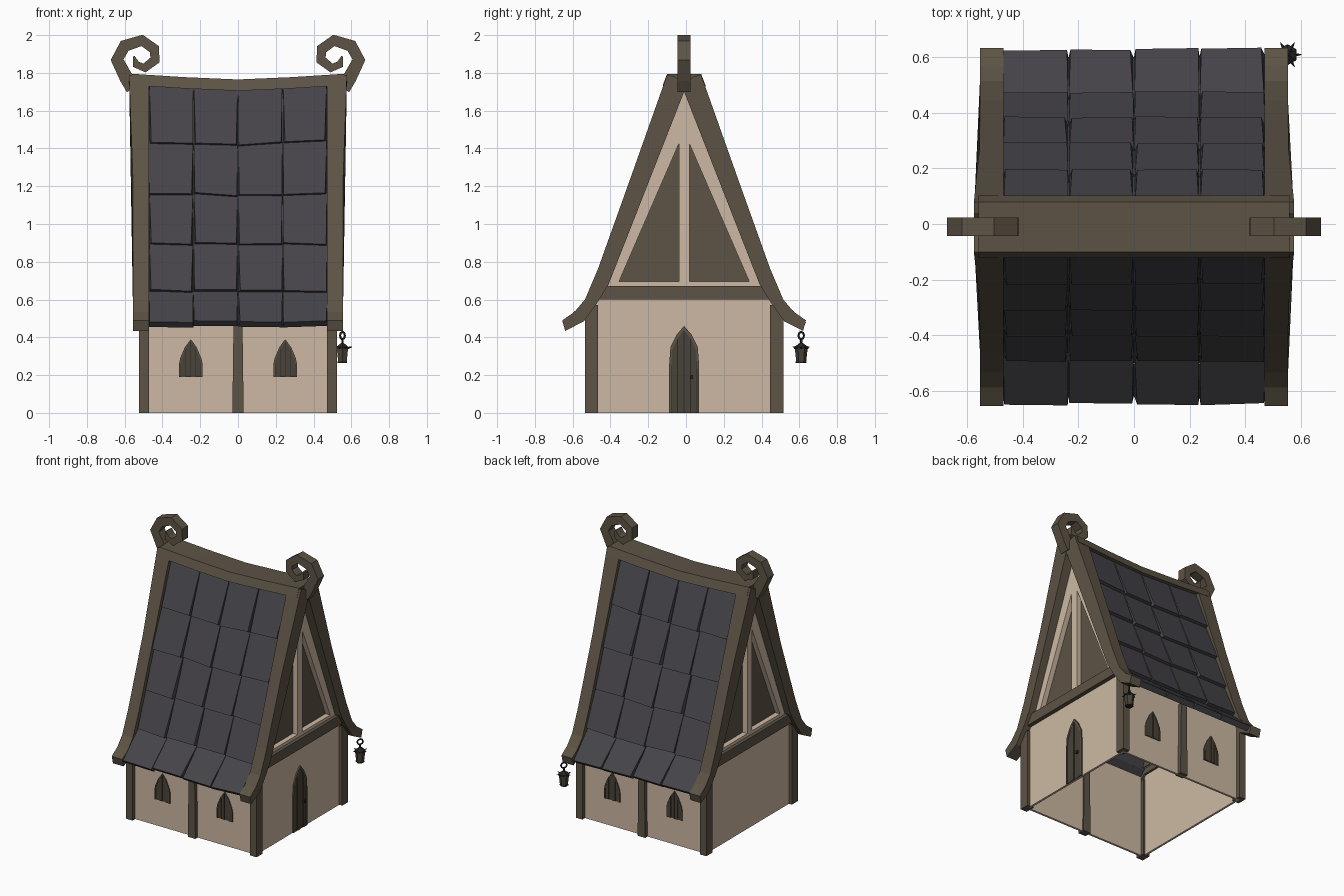
import bpy, bmesh, math, random
from mathutils import Matrix, Vector

if "Cube" in bpy.data.objects:
    bpy.data.objects.remove(bpy.data.objects["Cube"])
random.seed(4)
C = -0.01            # y of the ridge line


def material(name, rgb):
    m = bpy.data.materials.new(name)
    m.diffuse_color = (*rgb, 1)
    m.use_nodes = True
    m.node_tree.nodes["Principled BSDF"].inputs["Base Color"].default_value = m.diffuse_color
    return m


PLASTER = material("cream plaster", (0.61, 0.485, 0.366))
WOOD = material("timber", (0.109, 0.087, 0.06))
PLANK = material("dark plank", (0.068, 0.056, 0.04))
SLATE = material("slate", (0.060, 0.057, 0.066))
METAL = material("dark metal", (0.022, 0.021, 0.022))


def make(name, verts, faces, mat):
    me = bpy.data.meshes.new(name)
    me.from_pydata(verts, [], faces)
    bm = bmesh.new()
    bm.from_mesh(me)
    bmesh.ops.recalc_face_normals(bm, faces=bm.faces)
    bm.to_mesh(me)
    bm.free()
    me.materials.append(mat)
    ob = bpy.data.objects.new(name, me)
    bpy.context.collection.objects.link(ob)
    return ob


def prism(name, pts, axis, a, b, mat):
    """Extrude a 2D outline (side, z) along x or y from a to b."""
    n = len(pts)
    v = [(t, p, q) if axis == "x" else (p, t, q) for t in (a, b) for p, q in pts]
    f = [list(range(n)), list(range(n, 2 * n))]
    f += [(i, (i + 1) % n, n + (i + 1) % n, n + i) for i in range(n)]
    return make(name, v, f, mat)


def box(name, x0, x1, y0, y1, z0, z1, mat):
    return prism(name, [(x0, z0), (x1, z0), (x1, z1), (x0, z1)], "y", y0, y1, mat)


def tube(name, stations, mat):
    """Four-sided beam through lists of four corners."""
    n = len(stations)
    f = [(4*i + k, 4*i + (k+1) % 4, 4*i + 4 + (k+1) % 4, 4*i + 4 + k)
         for i in range(n - 1) for k in range(4)]
    f += [(0, 1, 2, 3), tuple(range(4*n - 4, 4*n))]
    return make(name, [p for s in stations for p in s], f, mat)


def strips(name, outer, inner, axis, a, b, mat, closed=True):
    """Frame made of bars between two matching outlines."""
    n = len(outer)
    for i in range(n if closed else n - 1):
        j = (i + 1) % n
        prism(name, [outer[i], outer[j], inner[j], inner[i]], axis, a, b, mat)


def arched_planks(name, axis, centre, face, sign, w, z0, shoulder, apex):
    """Pointed opening closed with four planks inside a thin frame."""
    half = [(w, z0), (w, z0 + (shoulder - z0) * 0.7), (w * 0.9, shoulder),
            (w * 0.5, shoulder + (apex - shoulder) * 0.58), (0, apex)]
    out = half + [(-x, z) for x, z in half[-2::-1]]
    rim = [(centre + x * 1.0, z) for x, z in out]
    inn = [(centre + x * 0.87, z0 + (z - z0) * 0.95) for x, z in out]
    strips(name + "_frame", rim, inn, axis, face, face + sign * 0.009, WOOD, False)
    prism(name + "_backing", inn, axis, face, face + sign * 0.002, METAL)

    def top(x):
        x = abs(x)
        for (xa, za), (xb, zb) in zip(half[1:], half[2:]):
            if xb <= x <= xa:
                return za + (zb - za) * (xa - x) / max(xa - xb, 1e-6)
        return apex
    for i in range(4):
        x0, x1 = [w * 0.86 * (i / 2 - 1 + d) for d in (0.03, 0.47)]
        pts = [(x0, z0), (x1, z0)] + [(x, top(x) - 0.012) for x in (x1, (x0 + x1) / 2, x0)]
        prism(name + "_plank", [(centre + x, z) for x, z in pts], axis,
              face, face + sign * (0.005 + 0.003 * (i % 2)), PLANK)


# Walls: open shell without a floor
for s in (-1, 1):
    y = C + s * 0.495
    box("side_wall", -0.5, 0.5, y, y - s * 0.015, 0, 0.6, PLASTER)
    box("end_wall", s * 0.5, s * 0.485, C - 0.49, C + 0.49, 0, 0.62, PLASTER)

# Corner posts, centre posts and windows
for s in (-1, 1):
    for e in (-1, 1):
        box("corner_post", e * 0.472, e * 0.524, C + s * 0.456, C + s * 0.525, 0, 0.57, WOOD)
        arched_planks("window", "y", e * 0.25, C + s * 0.495, s, 0.062, 0.19, 0.29, 0.39)
    ya, yb = C + s * 0.47, C + s * 0.522
    prism("centre_post", [(-0.03, 0), (0.03, 0), (0.023, 0.53), (-0.023, 0.53)],
          "y", ya, yb, WOOD)

# Door with knob
arched_planks("door", "x", C, 0.5, 1, 0.08, 0.0, 0.35, 0.46)
box("door_knob", 0.505, 0.52, C + 0.03, C + 0.046, 0.18, 0.2, METAL)

# Gables: crossbeam, plaster frame with two sunken triangles, bargeboards
BARGE = [(0, 1.74), (0.05, 1.78), (0.09, 1.79), (0.285, 1.24), (0.455, 0.765), (0.525, 0.60),
         (0.58, 0.535), (0.645, 0.49), (0.63, 0.434), (0.53, 0.485), (0.455, 0.59),
         (0.40, 0.68), (0, 1.70)]
for e in (-1, 1):
    box("gable_crossbeam", e * 0.47, e * 0.53, C - 0.46, C + 0.46, 0.6, 0.672, WOOD)
    for s in (-1, 1):
        outer = [(C, 0.64), (C + s * 0.45, 0.64), (C, 1.76)]
        inner = [(C + s * 0.028, 0.695), (C + s * 0.345, 0.695), (C + s * 0.028, 1.425)]
        strips("gable_frame", outer, inner, "x", e * 0.46, e * 0.505, PLASTER)
        prism("gable_panel", outer, "x", e * 0.455, e * 0.468, WOOD)
        board = prism("bargeboard", [(C + s * u, z) for u, z in BARGE],
                      "x", e * 0.47, e * 0.555, WOOD)
        for v in board.data.vertices:      # boards lean outwards at the top
            if abs(v.co.x) > 0.5 and v.co.z > 1.2:
                v.co.x += e * 0.022 * (v.co.z - 1.2) / 0.59

# Slate roof: five rows of four tiles on each side
ROWS = [(0.64, 0.483), (0.485, 0.65), (0.395, 0.9), (0.302, 1.165), (0.207, 1.44), (0.10, 1.745)]


def sag(x, z):
    return z - 0.02 * (1 - min(1, abs(x) / 0.5)) * max(0, z - 0.5) / 1.3


for s in (-1, 1):
    for r in range(5):
        (u0, z0), (u1, z1) = ROWS[r], ROWS[r + 1]
        d = Vector((u1 - u0, z1 - z0)).normalized()
        n = Vector((d.y, -d.x))            # outward normal in (u, z)
        for c in range(4):
            xa, xb = -0.472 + 0.236 * c, -0.236 + 0.236 * c
            ga, gb = random.uniform(0.002, 0.014), random.uniform(0.002, 0.014)
            st = []
            for x, g, low in ((xa, ga, 0), (xb, -gb, 0)):
                k = random.uniform(-0.008, 0.008)
                P, Q = Vector((u0, z0)) + d * k, Vector((u1, z1)) + d * 0.01
                ring = [(P, g), (Q - n * 0.022, g * 0.2), (Q - n * 0.042, 0), (P - n * 0.04, 0)]
                st.append([(x + h, C + s * p.x, sag(x, p.y)) for p, h in ring])
            tube("roof_tile", st, SLATE)
    # thin underlay closing the gaps
    under = [(C + s * (u - 0.028), z - 0.014) for u, z in ROWS]
    prism("roof_underlay", under + [(y - s * 0.012, z - 0.004) for y, z in under[::-1]],
          "x", -0.475, 0.475, SLATE)

# Sagging ridge cap
stations = []
for x in (-0.56, -0.28, 0, 0.28, 0.56):
    dz = 0.03 * (abs(x) / 0.56) ** 1.3
    stations.append([(x, C + y, z + dz) for y, z in
                     ((-0.09, 1.765), (0.09, 1.765), (0.113, 1.705), (-0.113, 1.705))])
tube("ridge_cap", stations, WOOD)

# Spiral finials on both ridge ends
SPIRAL = [(0.555, 1.72, .04), (0.592, 1.775, .036), (0.64, 1.87, .034), (0.60, 1.943, .033),
          (0.508, 1.972, .03), (0.442, 1.925, .029), (0.44, 1.868, .027), (0.495, 1.826, .024),
          (0.54, 1.845, .02), (0.552, 1.888, .005)]
for e in (-1, 1):
    st = []
    for i, (x, z, w) in enumerate(SPIRAL):
        a, b = SPIRAL[max(i - 1, 0)], SPIRAL[min(i + 1, len(SPIRAL) - 1)]
        t = Vector((b[0] - a[0], b[1] - a[1])).normalized()
        nx, nz = -t.y * w, t.x * w
        st.append([(e * (x + k * nx), C + y, z + k * nz) for k, y in
                   ((-1, -0.034), (1, -0.034), (1, 0.034), (-1, 0.034))])
    tube("spiral_finial", st, WOOD)

# Hanging lantern under the back right eave
LX, LY = 0.553, 0.61


def cone(name, r1, r2, z0, z1, mat, turn=None, sides=6):
    bm = bmesh.new()
    m = turn or Matrix.Translation((LX, LY, (z0 + z1) / 2))
    bmesh.ops.create_cone(bm, cap_ends=True, segments=sides, radius1=r1, radius2=r2,
                          depth=z1 - z0, matrix=m)
    me = bpy.data.meshes.new(name)
    bm.to_mesh(me)
    bm.free()
    me.materials.append(mat)
    bpy.context.collection.objects.link(bpy.data.objects.new(name, me))


cone("lantern_body", 0.026, 0.034, 0.268, 0.34, PLANK)
cone("lantern_base", 0.029, 0.029, 0.264, 0.272, METAL)
cone("lantern_rim", 0.038, 0.036, 0.338, 0.35, METAL)
cone("lantern_cap", 0.036, 0.008, 0.35, 0.37, METAL)
cone("lantern_stem", 0.007, 0.007, 0.365, 0.39, METAL)
for i in range(6):
    a = math.radians(60 * i)
    place = (Matrix.Translation((LX, LY, 0.347)) @ Matrix.Rotation(a, 4, "Z")
             @ Matrix.Translation((0.041, 0, 0)) @ Matrix.Rotation(math.radians(75), 4, "Y"))
    cone("lantern_spike", 0.006, 0.001, 0, 0.022, METAL, place, 4)
bpy.ops.mesh.primitive_torus_add(location=(LX, LY, 0.409), rotation=(math.pi / 2, 0, math.radians(50)),
                                 major_radius=0.02, minor_radius=0.006,
                                 major_segments=8, minor_segments=5)
ring = bpy.context.object
ring.name = "lantern_ring"
ring.data.materials.append(METAL)
